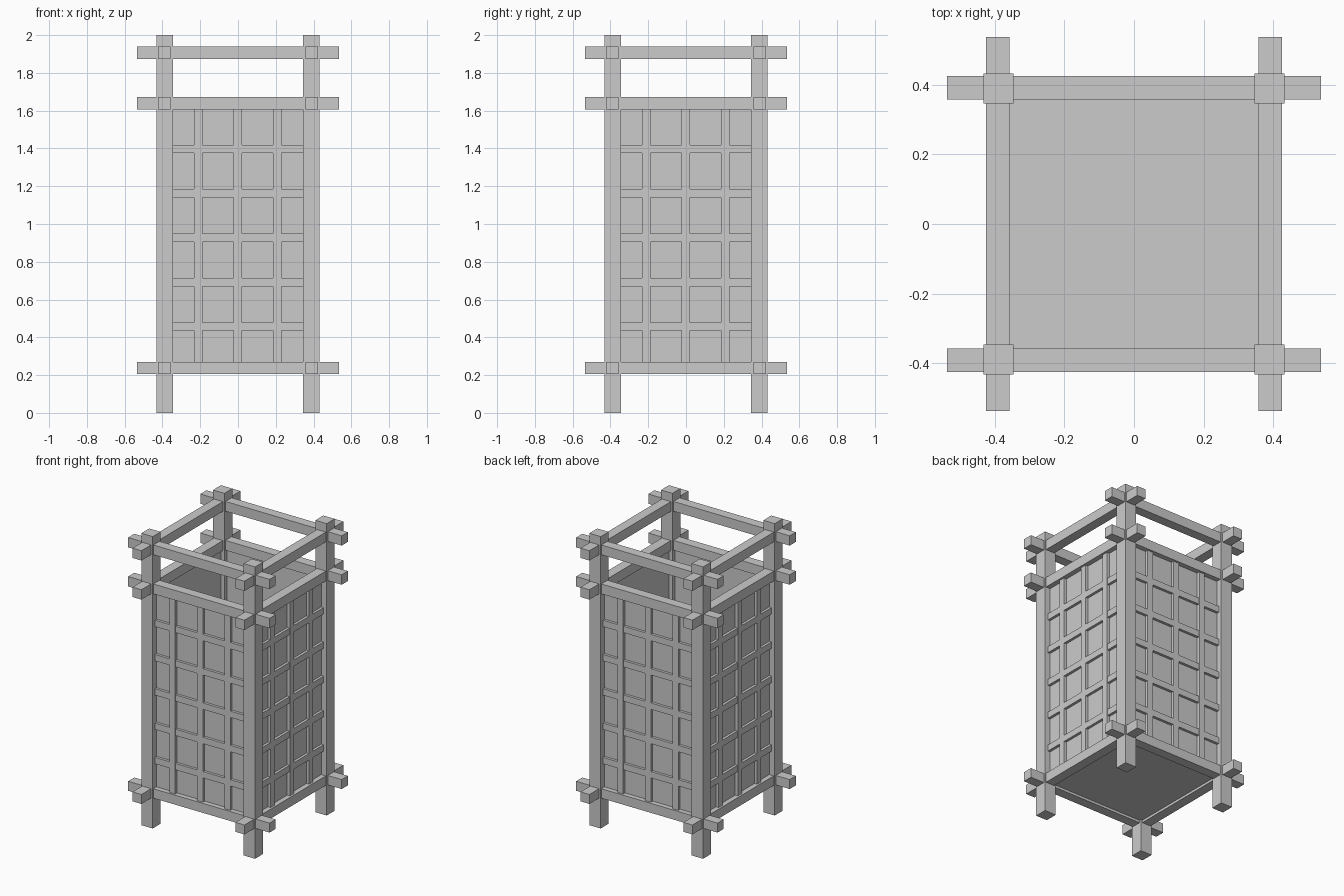
import bpy
from mathutils import Matrix
from math import pi

cube = bpy.data.objects.get("Cube")
if cube:
    bpy.data.objects.remove(cube, do_unlink=True)

grey = bpy.data.materials.new("plain grey")
grey.use_nodes = True
colour = (0.6, 0.6, 0.6, 1)
grey.diffuse_color = colour
grey.node_tree.nodes["Principled BSDF"].inputs["Base Color"].default_value = colour


def box(name, low, high, turn=0):
    """Box between two corners, turned about the lantern axis by quarter turns."""
    size = [b - a for a, b in zip(low, high)]
    middle = [(a + b) / 2 for a, b in zip(low, high)]
    bpy.ops.mesh.primitive_cube_add(size=1)
    ob = bpy.context.object
    ob.name = name
    ob.data.transform(Matrix.Rotation(turn * pi / 2, 4, "Z")
                      @ Matrix.Translation(middle)
                      @ Matrix.Diagonal((*size, 1)))
    ob.data.materials.append(grey)
    return ob


post_in, post_out = 0.345, 0.431
rail_in, rail_out, rail_end = 0.357, 0.424, 0.536
rail_levels = {"bottom": (0.205, 0.27), "middle": (1.605, 1.673), "top": (1.873, 1.94)}
panel_low, panel_high = 0.24, 1.64

for turn, side in enumerate(("front", "left", "back", "right")):
    # Corner post
    box(side + "_post", (post_in, -post_out, 0), (post_out, -post_in, 2), turn)

    # Crossing rails that stick out past the posts
    for level, (low, high) in rail_levels.items():
        box(f"{side}_{level}_rail", (-rail_end, -rail_out, low),
            (rail_end, -rail_in, high), turn)

    # Thin wall panel
    box(side + "_panel", (-0.39, -0.39, panel_low), (0.39, -0.372, panel_high), turn)

    # Lattice: upright bars and cross bars
    for i in (-1, 0, 1):
        x = i * 0.209 - 0.002
        box(side + "_upright_bar", (x - 0.022, -0.41, panel_low),
            (x + 0.022, -0.38, panel_high), turn)
    for i in range(5):
        z = 0.457 + i * 0.235
        box(side + "_cross_bar", (-0.36, -0.408, z - 0.022),
            (0.36, -0.38, z + 0.022), turn)

# Floor
box("floor", (-0.39, -0.39, 0.222), (0.39, 0.39, 0.25))
